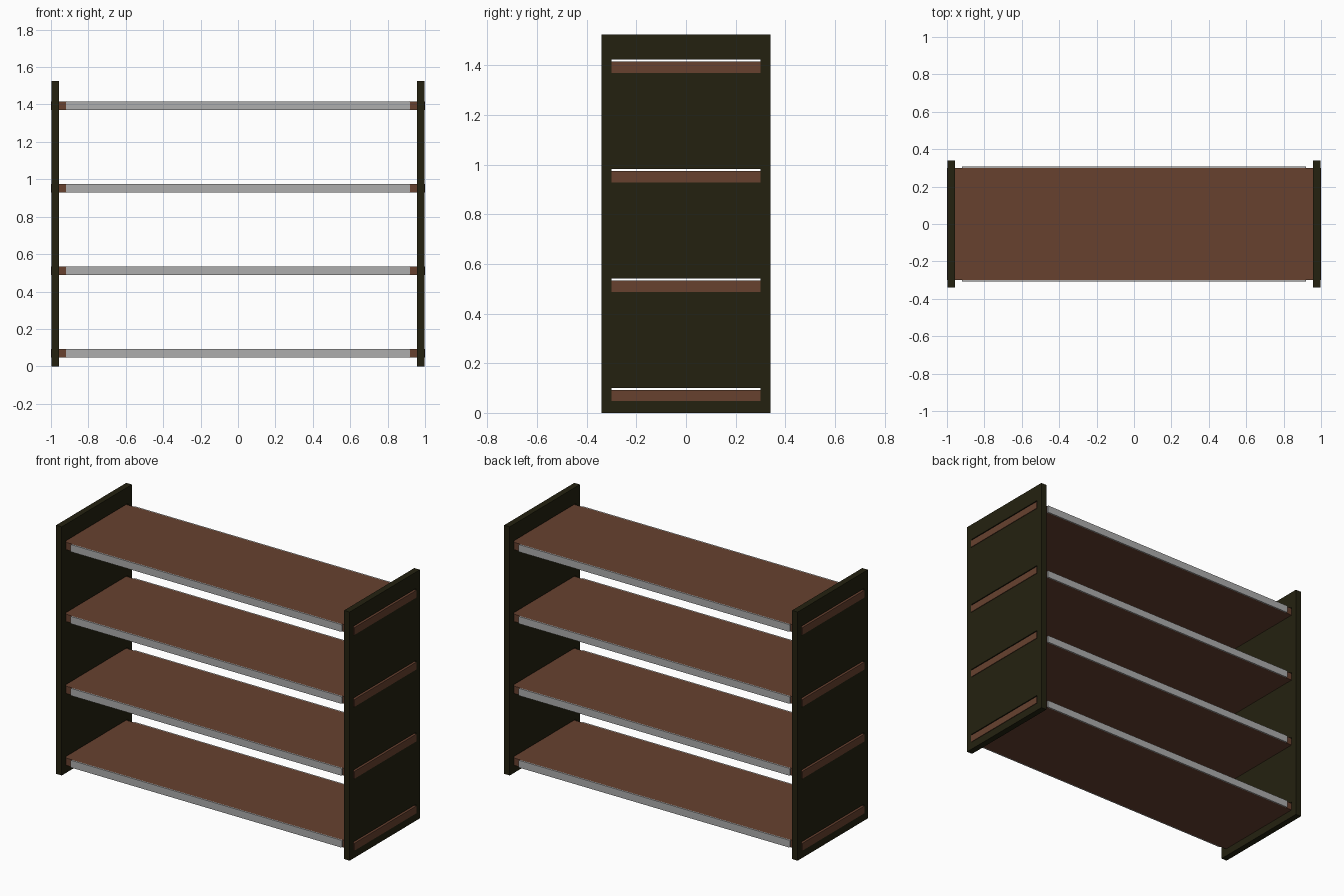
import bpy, bmesh
from mathutils import Vector

if "Cube" in bpy.data.objects:
    bpy.data.objects.remove(bpy.data.objects["Cube"])


def material(name, rgb):
    m = bpy.data.materials.new(name)
    m.diffuse_color = (*rgb, 1.0)
    m.use_nodes = True
    m.node_tree.nodes["Principled BSDF"].inputs["Base Color"].default_value = m.diffuse_color
    return m


BROWN = material("brown wood", (0.135, 0.053, 0.028))
DARK = material("dark olive", (0.0175, 0.0155, 0.005))
GREY = material("grey metal", (0.42, 0.42, 0.42))

SHELF_Z = [0.047 + 0.441 * i for i in range(4)]   # undersides of the shelves
SHELF_H, GAP = 0.045, 0.009                       # thickness, clearance in slot


def add_object(name, bm, mat):
    bmesh.ops.recalc_face_normals(bm, faces=bm.faces)
    me = bpy.data.meshes.new(name)
    bm.to_mesh(me)
    bm.free()
    me.materials.append(mat)
    ob = bpy.data.objects.new(name, me)
    bpy.context.collection.objects.link(ob)
    return ob


def box(name, lo, hi, mat, round_y=0.0):
    """Box between two corners; round_y rounds the edges running along y."""
    bm = bmesh.new()
    bmesh.ops.create_cube(bm, size=1)
    lo, hi = Vector(lo), Vector(hi)
    for v in bm.verts:
        v.co = (lo + hi) / 2 + v.co * (hi - lo)
    if round_y:
        edges = [e for e in bm.edges
                 if abs(e.verts[0].co.y - e.verts[1].co.y) > 1e-6]
        bmesh.ops.bevel(bm, geom=edges, offset=round_y, segments=3,
                        profile=0.5, affect='EDGES')
    return add_object(name, bm, mat)


def slotted_panel(name, x0, x1):
    """Upright with a through slot for every shelf."""
    ys = [-0.34, -0.301, 0.301, 0.34]
    zs = [0.0]
    for z in SHELF_Z:
        zs += [z, z + SHELF_H + GAP]
    zs.append(1.525)
    bm = bmesh.new()
    grid = [[bm.verts.new((x0, y, z)) for y in ys] for z in zs]
    for r in range(len(zs) - 1):
        for c in range(3):
            if c == 1 and r % 2 == 1:
                continue                          # slot opening
            bm.faces.new((grid[r][c], grid[r][c + 1],
                          grid[r + 1][c + 1], grid[r + 1][c]))
    ext = bmesh.ops.extrude_face_region(bm, geom=bm.faces[:],
                                        use_keep_orig=True)
    for v in ext["geom"]:
        if isinstance(v, bmesh.types.BMVert):
            v.co.x = x1
    return add_object(name, bm, DARK)


# Uprights
slotted_panel("left_panel", -0.996, -0.958)
slotted_panel("right_panel", 0.958, 0.996)

# Shelves, each with an edge strip at the front and the back
for i, z in enumerate(SHELF_Z, 1):
    box(f"shelf_{i}", (-1, -0.3, z), (1, 0.3, z + SHELF_H), BROWN)
    for side, s in (("front", -1), ("back", 1)):
        y0, y1 = sorted((s * 0.3, s * 0.308))
        box(f"{side}_edge_strip_{i}", (-0.92, y0, z), (0.92, y1, z + SHELF_H),
            GREY, round_y=0.006)
